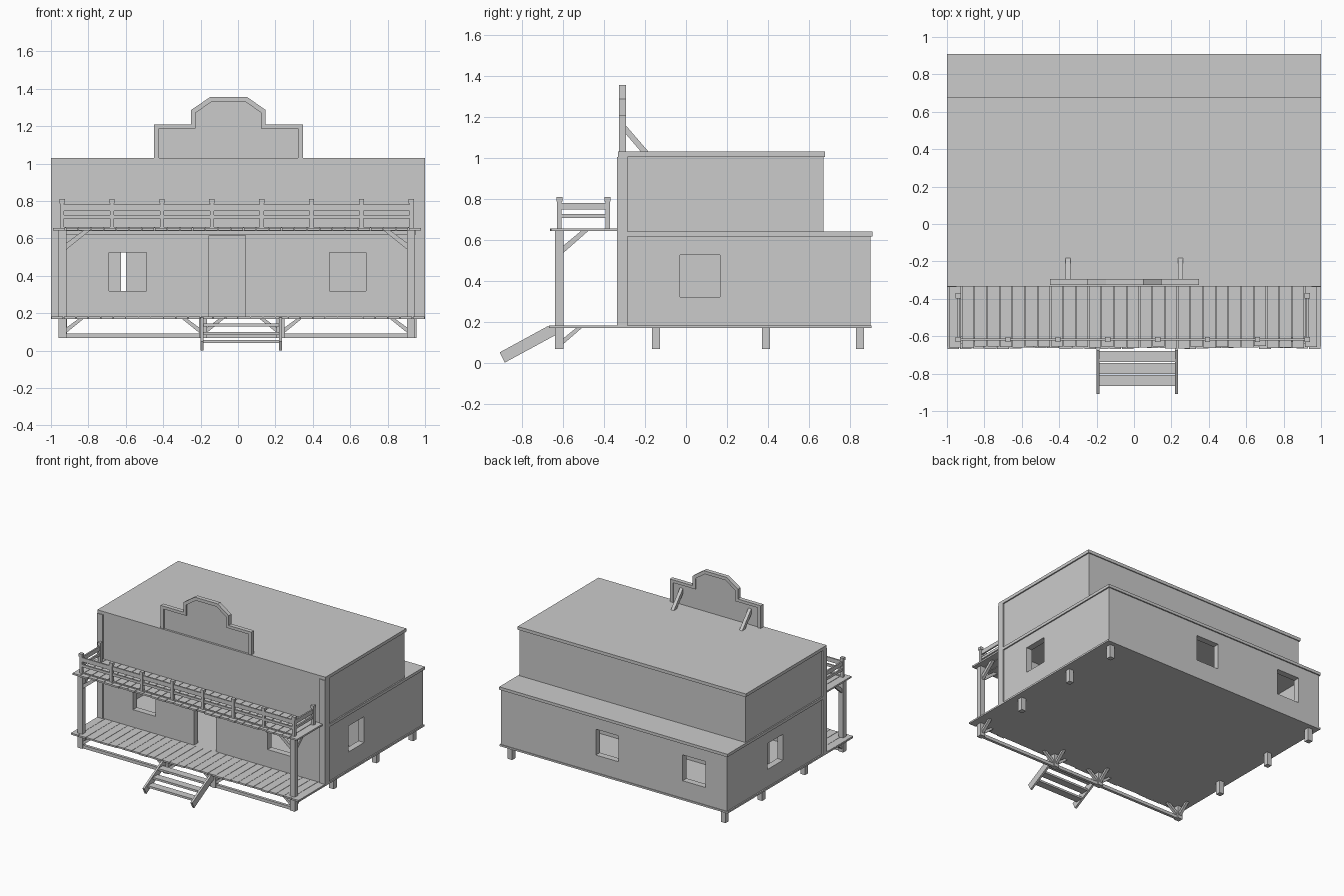
import bpy, bmesh, math, random
from mathutils import Vector

if "Cube" in bpy.data.objects:
    bpy.data.objects.remove(bpy.data.objects["Cube"])

random.seed(4)


def finish(name, bm):
    bmesh.ops.recalc_face_normals(bm, faces=bm.faces)
    me = bpy.data.meshes.new(name)
    bm.to_mesh(me)
    bm.free()
    ob = bpy.data.objects.new(name, me)
    bpy.context.collection.objects.link(ob)
    return ob


def add_box(bm, x0, x1, y0, y1, z0, z1):
    vs = bmesh.ops.create_cube(bm, size=1)['verts']
    for v in vs:
        v.co = Vector(((x0 + x1) / 2 + v.co.x * (x1 - x0),
                       (y0 + y1) / 2 + v.co.y * (y1 - y0),
                       (z0 + z1) / 2 + v.co.z * (z1 - z0)))


def boxes(name, *dims):
    bm = bmesh.new()
    for d in dims:
        add_box(bm, *d)
    return finish(name, bm)


def prism(name, pts, a, b, axis):
    """Extrude a 2D profile along 'x' (pts are y,z) or 'y' (pts are x,z)."""
    bm = bmesh.new()
    put = (lambda p, d: (d, p[0], p[1])) if axis == 'x' else (lambda p, d: (p[0], d, p[1]))
    lo = [bm.verts.new(put(p, a)) for p in pts]
    hi = [bm.verts.new(put(p, b)) for p in pts]
    bm.faces.new(lo)
    bm.faces.new(hi)
    n = len(pts)
    for i in range(n):
        bm.faces.new((lo[i], lo[(i + 1) % n], hi[(i + 1) % n], hi[i]))
    return finish(name, bm)


def brace(name, p, q, drop, a, b, axis):
    """Diagonal strut from low point p to high point q, cut vertical and level."""
    s = 1 if q[0] > p[0] else -1
    return prism(name, [p, q, (q[0] - s * drop, q[1]), (p[0], p[1] + drop)], a, b, axis)


def cut(ob, *dims):
    for d in dims:
        c = boxes('cutter', d)
        m = ob.modifiers.new('cut', 'BOOLEAN')
        m.operation, m.solver, m.object = 'DIFFERENCE', 'EXACT', c
        bpy.context.view_layer.objects.active = ob
        bpy.ops.object.modifier_apply(modifier=m.name)
        bpy.data.objects.remove(c)


# House: hollow ground floor with windows and door, upper storey, roofs
ground = boxes('ground_floor_walls', (-.99, .99, -.33, .9, .18, .62))
WZ = (.32, .525)
cut(ground, (-.94, .94, -.28, .85, .1, .7),
    (-.69, -.49, -.4, -.2, *WZ), (.49, .685, -.4, -.2, *WZ),
    (-.155, .04, -.4, -.2, .1, .615),
    (-.04, .16, .8, 1, *WZ), (-.80, -.60, .8, 1, *WZ),
    (.9, 1.1, -.03, .165, *WZ), (-1.1, -.9, .2, .395, *WZ))
boxes('inner_partition', (-.94, -.625, .3, .34, .18, .62), (-.42, .94, .3, .34, .18, .62))
boxes('house_floor', (-1, 1, -.335, .905, .168, .182))
boxes('lower_roof', (-1, 1, -.285, .91, .617, .64))
boxes('upper_storey', (-.99, .99, -.33, .672, .64, 1.01))
boxes('upper_roof', (-1, 1, -.333, .68, 1.005, 1.03))
for s in (-1, 1):
    boxes('corner_board', (min(s, s * .95), max(s, s * .95), -.338, -.285, .168, 1.005))


# Planked porch and balcony floors
def planks(name, x0, x1, y0, y1, z0, z1, n, jitter):
    w = (x1 - x0) / n
    boxes(name, *[(x0 + i * w + .002, x0 + (i + 1) * w - .002,
                   y0 + random.uniform(0, jitter), y1, z0, z1) for i in range(n)])


boxes('porch_floor', (-1, 1, -.655, -.335, .168, .180))
planks('porch_planks', -1, 1, -.67, -.335, .169, .182, 30, .01)
planks('balcony_planks', -.99, .98, -.665, -.335, .643, .656, 29, .012)

# Porch posts with braces
PX, PY = (-.938, .925), (-.64, -.598)
for x, s in zip(PX, (1, -1)):
    boxes('porch_post', (x - .021, x + .021, *PY, .18, .645))
    e = x + s * .02
    brace('post_brace', (e, .54), (e + s * .13, .645), .035, -.63, -.608, 'y')
    brace('post_side_brace', (-.6, .535), (-.475, .645), .035, x - .011, x + .011, 'x')

# Feet under the porch, with braces and tie rails
for x, sides in ((PX[0], (1,)), (-.187, (-1, 1)), (.228, (-1, 1)), (PX[1], (-1,))):
    boxes('porch_foot', (x - .021, x + .021, *PY, .067, .168))
    for s in sides:
        e = x + s * .02
        brace('foot_brace', (e, .095), (e + s * .09, .168), .028, -.63, -.608, 'y')
    brace('foot_back_brace', (-.6, .09), (-.51, .168), .028, x - .011, x + .011, 'x')
boxes('foot_rails', (-.92, -.19, -.63, -.608, .067, .092), (-.19, .23, -.63, -.608, .067, .092),
      (.23, .91, -.63, -.608, .067, .092))

# House piers
for x in (-.935, .935):
    for y in (-.146, .39, .85):
        boxes('house_pier', (x - .02, x + .02, y - .02, y + .02, .067, .168))

# Balcony railing
RY, BY = -.618, -.383
rail_xs = [-.94 + i * .2667 for i in range(8)]
spots = [(x, RY) for x in rail_xs] + [(rail_xs[0], BY), (rail_xs[-1], BY)]
for x, y in spots:
    boxes('railing_post', (x - .011, x + .011, y - .011, y + .011, .655, .788),
          (x - .014, x + .014, y - .014, y + .014, .787, .81))
for z0, z1 in ((.747, .78), (.706, .726)):
    boxes('front_rail', (rail_xs[0], rail_xs[-1], RY - .006, RY + .006, z0, z1))
    for x in (rail_xs[0], rail_xs[-1]):
        boxes('side_rail', (x - .006, x + .006, RY, BY, z0, z1))
# low toe boards between posts
for a, b in zip(rail_xs, rail_xs[1:]):
    boxes('toe_rail', (a + .011, b - .011, RY - .006, RY + .006, .655, .662))

# Stepped sign board: recessed panel inside a raised frame
outer = [(-.45, 1.03), (-.45, 1.21), (-.25, 1.21), (-.25, 1.287), (-.15, 1.355), (.05, 1.355),
         (.147, 1.287), (.147, 1.21), (.347, 1.21), (.347, 1.03)]
inner = [(-.423, 1.03), (-.423, 1.187), (-.226, 1.187), (-.226, 1.272), (-.141, 1.33), (.041, 1.33),
         (.123, 1.272), (.123, 1.187), (.32, 1.187), (.32, 1.03)]
prism('sign_panel', inner, -.317, -.303, 'y')
bm = bmesh.new()
rings = [[bm.verts.new((x, y, z)) for x, z in pts]
         for pts, y in ((outer, -.327), (outer, -.293), (inner, -.293), (inner, -.327))]
for k in range(4):
    r, t = rings[k], rings[(k + 1) % 4]
    for i in range(len(outer) - 1):
        bm.faces.new((r[i], r[i + 1], t[i + 1], t[i]))
for i in (0, -1):
    bm.faces.new([r[i] for r in rings])
finish('sign_frame', bm)
for x in (-.352, .248):
    prism('sign_brace', [(-.297, 1.12), (-.297, 1.162), (-.183, 1.03), (-.22, 1.03)],
          x - .013, x + .013, 'x')

# Front steps
for x in (-.192, .228):
    prism('step_stringer', [(-.91, .05), (-.885, 0), (-.64, .133), (-.64, .172), (-.675, .178)],
          x - .008, x + .008, 'x')
for y, z in ((-.708, .137), (-.773, .092), (-.836, .05)):
    boxes('step_tread', (-.185, .221, y - .03, y + .03, z - .008, z + .008))
